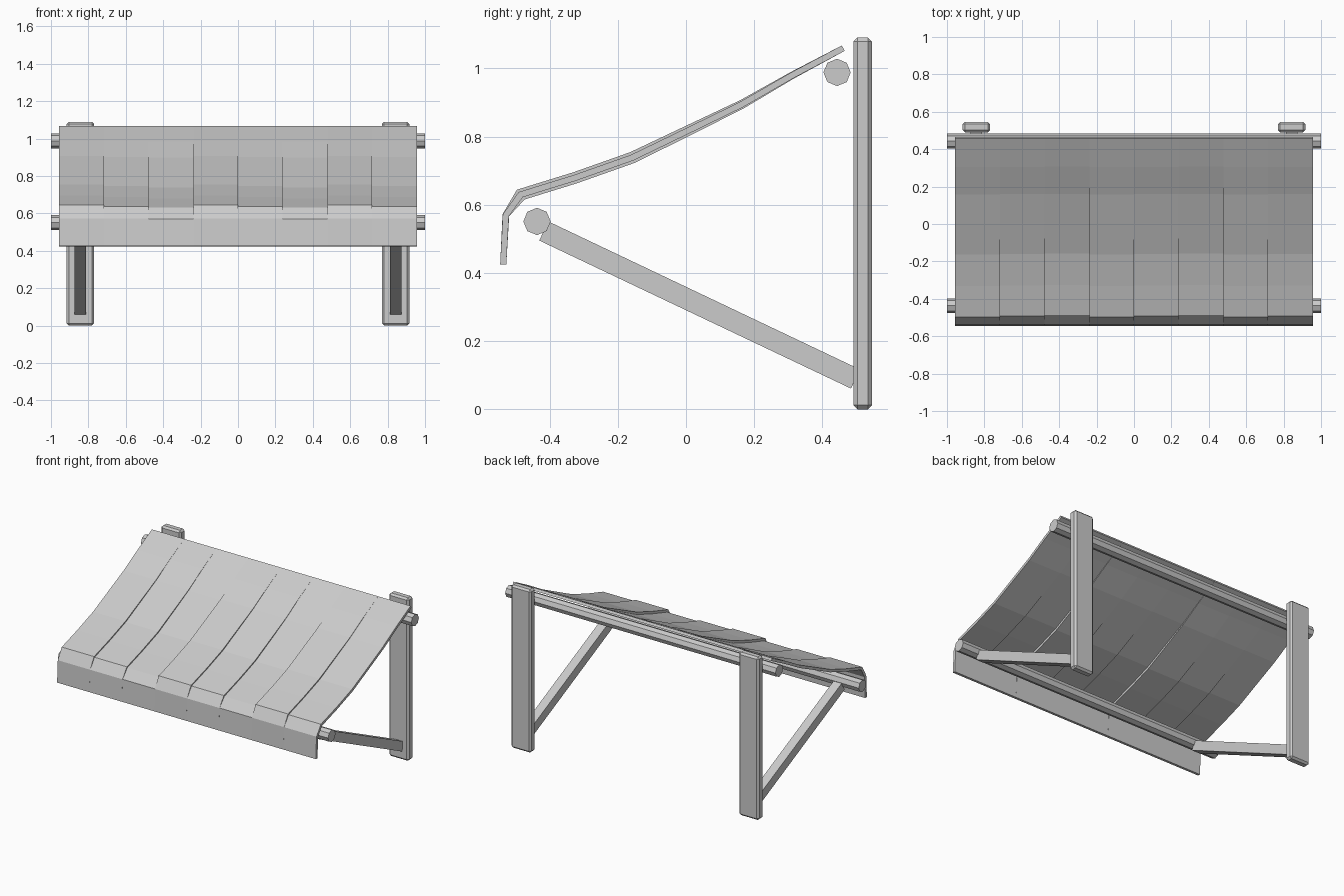
import bpy
import math
from mathutils import Vector

cube = bpy.data.objects.get("Cube")
if cube:
    bpy.data.objects.remove(cube, do_unlink=True)

grey = bpy.data.materials.new("plain_grey")
grey.use_nodes = True
grey.diffuse_color = (0.6, 0.6, 0.6, 1)
grey.node_tree.nodes["Principled BSDF"].inputs["Base Color"].default_value = (0.6, 0.6, 0.6, 1)


def box(name, centre, size, tilt=0.0, bevel=0.0):
    bpy.ops.mesh.primitive_cube_add(size=1, location=centre, rotation=(tilt, 0, 0))
    ob = bpy.context.object
    ob.name = name
    ob.scale = size
    bpy.ops.object.transform_apply(location=False, rotation=False, scale=True)
    ob.data.materials.append(grey)
    if bevel:
        mod = ob.modifiers.new("bevel", "BEVEL")
        mod.width = bevel
        mod.segments = 1
    return ob


def rod(name, y, z):
    bpy.ops.mesh.primitive_cylinder_add(vertices=8, radius=0.04, depth=2,
                                        location=(0, y, z), rotation=(0, math.pi / 2, 0))
    bpy.context.object.name = name
    bpy.context.object.data.materials.append(grey)


# Wall posts and diagonal braces
for side, s in (("left", 1), ("right", -1)):
    box(side + "_post", (s * 0.843, 0.518, 0.545), (0.147, 0.055, 1.09), bevel=0.012)
    box(side + "_brace", (s * 0.843, 0.04, 0.306), (0.06, 1.012, 0.062), tilt=math.radians(-25.4))

# Octagonal cross rods
rod("upper_rod", 0.443, 0.988)
rod("lower_rod", -0.437, 0.551)

# Canopy side profile: y, z and how far the strip may sink there
PROFILE = [(-0.545, 0.425, 0), (-0.538, 0.572, 0.1), (-0.496, 0.644, 1),
           (-0.331, 0.695, 1), (-0.164, 0.754, 1), (0.003, 0.833, 0.8),
           (0.158, 0.906, 0.5), (0.305, 0.988, 0.2), (0.457, 1.067, 0)]
THICK = 0.018
SINK = 0.008
STRIPS = 8
HALF = 0.957


def inward(points, i):
    """Mitred inward normal of the profile at one point."""
    normals = []
    for a, b in ((i - 1, i), (i, i + 1)):
        if a >= 0 and b < len(points):
            d = (points[b] - points[a]).normalized()
            normals.append(Vector((d.y, -d.x)))
    n = sum(normals, Vector((0, 0))).normalized()
    return n / n.dot(normals[0])


def strip(index):
    base = [Vector((y, z)) for y, z, _ in PROFILE]
    dirs = [inward(base, i) for i in range(len(base))]
    sink = SINK * (index % 3)
    outer = [p + d * sink * f[2] for p, d, f in zip(base, dirs, PROFILE)]
    inner = [p + d * THICK for p, d in zip(outer, dirs)]
    width = 2 * HALF / STRIPS
    x0 = -HALF + index * width
    n = len(base)
    verts = [(x, p.x, p.y) for x in (x0, x0 + width) for row in (outer, inner) for p in row]
    faces = []
    for i in range(n - 1):
        j = i + 1
        faces += [(i, 2 * n + i, 2 * n + j, j),
                  (n + j, 3 * n + j, 3 * n + i, n + i),
                  (i, j, n + j, n + i),
                  (3 * n + i, 3 * n + j, 2 * n + j, 2 * n + i)]
    faces += [(0, n, 3 * n, 2 * n), (n - 1, 3 * n - 1, 4 * n - 1, 2 * n - 1)]
    mesh = bpy.data.meshes.new("canopy_strip")
    mesh.from_pydata(verts, [], faces)
    mesh.materials.append(grey)
    ob = bpy.data.objects.new("canopy_strip_%d" % (index + 1), mesh)
    bpy.context.collection.objects.link(ob)


# Canopy strips, side by side
for k in range(STRIPS):
    strip(k)
